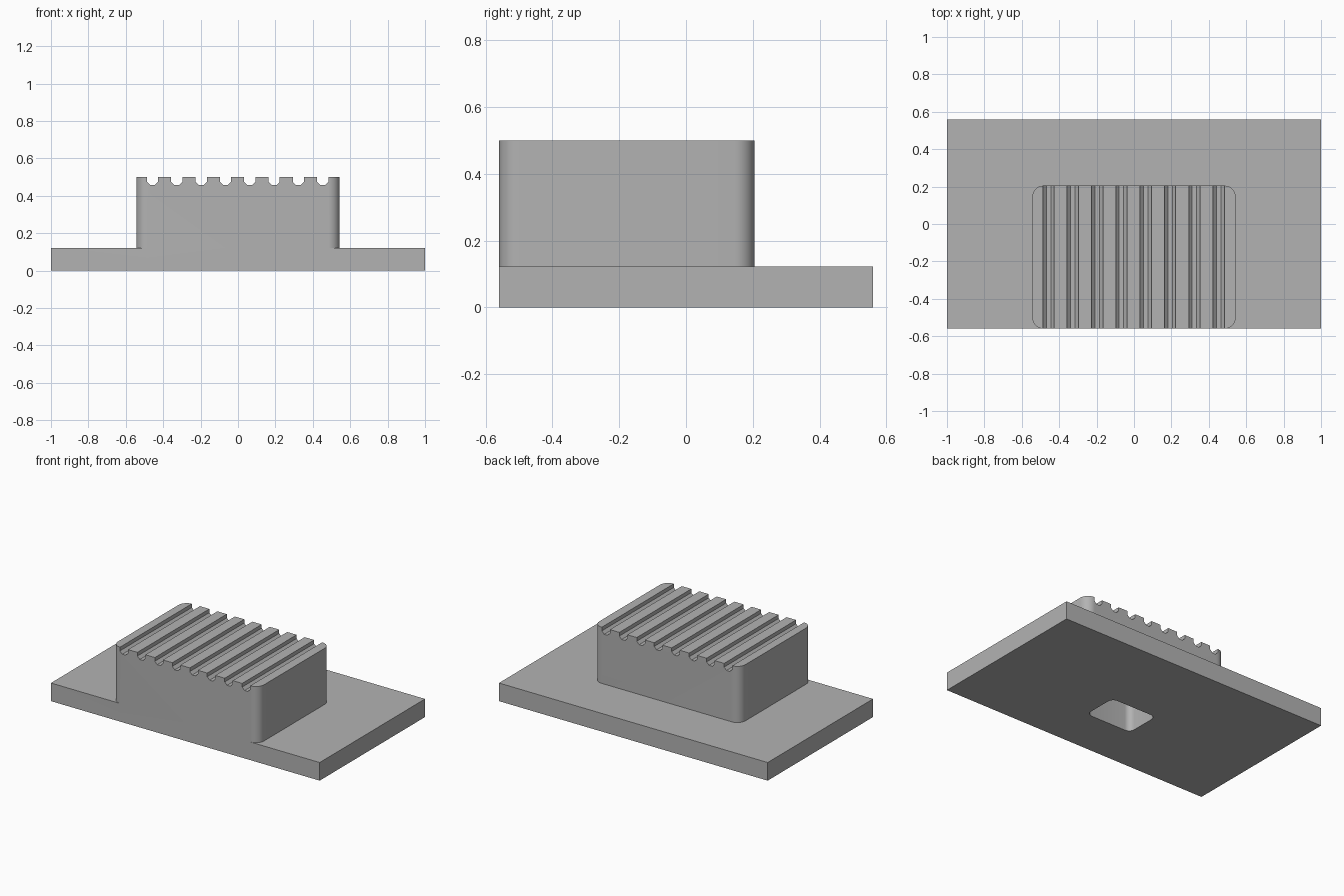
import bpy
import bmesh
from math import cos, sin, pi, radians

cube = bpy.data.objects.get("Cube")
if cube:
    bpy.data.objects.remove(cube, do_unlink=True)

grey = bpy.data.materials.new("plain grey")
grey.use_nodes = True
colour = (0.45, 0.45, 0.45, 1)
grey.diffuse_color = colour
grey.node_tree.nodes["Principled BSDF"].inputs["Base Color"].default_value = colour


def prism(name, outline, along):
    """Extrude a closed 3D outline along a vector."""
    bm = bmesh.new()
    face = bm.faces.new([bm.verts.new(p) for p in outline])
    ext = bmesh.ops.extrude_face_region(bm, geom=[face], use_keep_orig=True)
    moved = [g for g in ext["geom"] if isinstance(g, bmesh.types.BMVert)]
    bmesh.ops.translate(bm, verts=moved, vec=along)
    bmesh.ops.recalc_face_normals(bm, faces=bm.faces)
    mesh = bpy.data.meshes.new(name)
    bm.to_mesh(mesh)
    bm.free()
    mesh.materials.append(grey)
    obj = bpy.data.objects.new(name, mesh)
    bpy.context.collection.objects.link(obj)
    return obj


def rounded_box(name, x, y0, y1, z0, z1, r, steps=8):
    """Upright box, centred on x = 0, with rounded vertical edges."""
    pts = []
    centres = [(x - r, y1 - r), (r - x, y1 - r), (r - x, y0 + r), (x - r, y0 + r)]
    for q, (cx, cy) in enumerate(centres):
        for i in range(steps + 1):
            a = (q + i / steps) * pi / 2
            pts.append((cx + r * cos(a), cy + r * sin(a), z0))
    return prism(name, pts, (0, 0, z1 - z0))


def combine(target, tool, operation):
    """Apply a boolean and discard the tool."""
    mod = target.modifiers.new(operation, "BOOLEAN")
    mod.operation = operation
    mod.solver = "EXACT"
    mod.object = tool
    bpy.context.view_layer.objects.active = target
    bpy.ops.object.modifier_apply(modifier=mod.name)
    bpy.data.objects.remove(tool, do_unlink=True)


HALF_X, HALF_Y, PLATE_TOP, TOP = 1.0, 0.56, 0.122, 0.5

# Flat base plate
plate = prism("ribbed_block_on_plate",
              [(-HALF_X, -HALF_Y, 0), (HALF_X, -HALF_Y, 0),
               (HALF_X, HALF_Y, 0), (-HALF_X, HALF_Y, 0)], (0, 0, PLATE_TOP))

# Raised block, flush with the front of the plate
block = rounded_box("raised_block", 0.544, -HALF_Y, 0.205, PLATE_TOP / 2, TOP, 0.06)

# Eight grooves with a half-octagon floor across the block top
half_groove = [(0.03, TOP + 0.05), (0.03, 0.475), (0.012, 0.457)]
section = half_groove + [(-x, z) for x, z in reversed(half_groove)]
for i in range(8):
    cx = -0.457 + 0.13 * i
    groove = prism("groove_cutter", [(cx + x, -0.7, z) for x, z in section], (0, 1.4, 0))
    combine(block, groove, "DIFFERENCE")

combine(plate, block, "UNION")

# Blind rounded pocket in the underside
pocket = rounded_box("pocket_cutter", 0.17, -0.24, 0.0, -0.1, 0.34, 0.04)
combine(plate, pocket, "DIFFERENCE")

# Smooth the rounded corners, keep the rest crisp
bpy.ops.object.select_all(action="DESELECT")
plate.select_set(True)
bpy.context.view_layer.objects.active = plate
bpy.ops.object.shade_smooth_by_angle(angle=radians(30))
